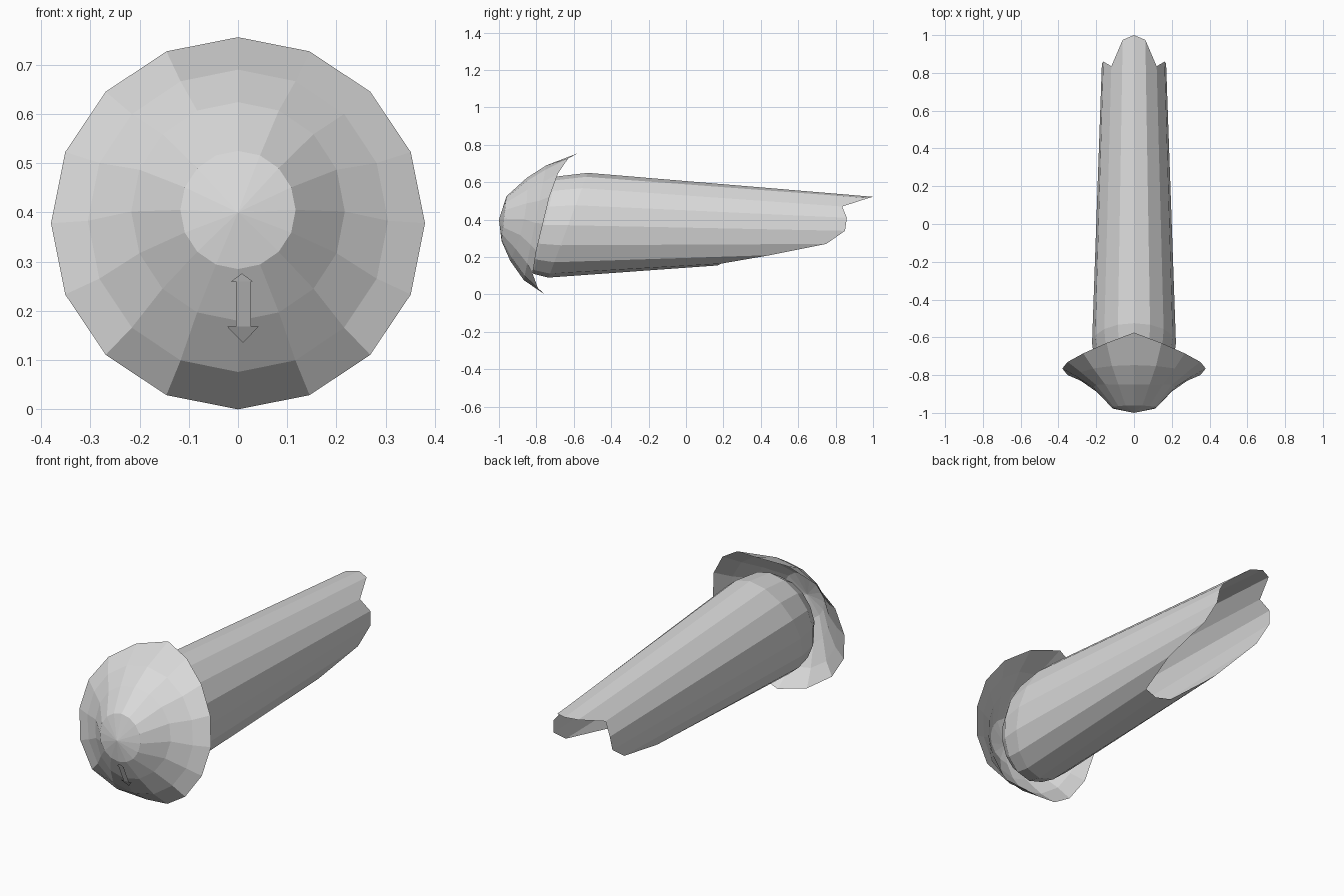
import bpy, bmesh
from math import sin, cos, pi

cube = bpy.data.objects.get("Cube")
if cube:
    bpy.data.objects.remove(cube)

SIDES = 16
HALF = SIDES // 2

grey = bpy.data.materials.new("light_grey")
grey.use_nodes = True
grey.diffuse_color = (0.7, 0.7, 0.7, 1)
grey.node_tree.nodes["Principled BSDF"].inputs["Base Color"].default_value = grey.diffuse_color


def finish(bm, name):
    bmesh.ops.recalc_face_normals(bm, faces=bm.faces[:])
    mesh = bpy.data.meshes.new(name)
    bm.to_mesh(mesh)
    bm.free()
    mesh.materials.append(grey)
    obj = bpy.data.objects.new(name, mesh)
    bpy.context.collection.objects.link(obj)
    return obj


def oval(rx, rz, cz, y, tilt, bend=0):
    """Right half of a tilted oval ring, running from its top to its bottom."""
    angles = [pi * k / HALF for k in range(HALF + 1)]
    return [(rx * sin(a), y + tilt * cos(a) + bend * cos(2 * a), cz + rz * cos(a))
            for a in angles]


def mirrored(half):
    return half + [(-x, y, z) for x, y, z in half[-2:0:-1]]


def loft(name, halves, tip=None):
    """Skin a row of rings, with an optional fan to a tip at the first ring."""
    bm = bmesh.new()
    rings = [[bm.verts.new(p) for p in mirrored(h)] for h in halves]
    for a, b in zip(rings, rings[1:]):
        for i in range(SIDES):
            j = (i + 1) % SIDES
            bm.faces.new((a[i], a[j], b[j], b[i]))
    if tip:
        t = bm.verts.new(tip)
        for i in range(SIDES):
            bm.faces.new((t, rings[0][(i + 1) % SIDES], rings[0][i]))
    return finish(bm, name)


# Domed cap with a flared, wavy rim
rim_y = [-0.575, -0.63, -0.685, -0.73, -0.765, -0.80, -0.82, -0.79, -0.755]
rim = [(x, y, z) for (x, _, z), y in zip(oval(0.38, 0.378, 0.378, 0, 0), rim_y)]
loft("cap", [
    oval(0.117, 0.12, 0.405, -0.973, 0.013),
    oval(0.217, 0.222, 0.402, -0.88, 0.045, -0.015),
    oval(0.305, 0.307, 0.383, -0.807, 0.06),
    rim,
], tip=(0, -1.0, 0.4))

# Tapered hollow shaft with a ragged open end
end_x = [0, 0.06, 0.12, 0.162, 0.17, 0.168, 0.15, 0.08, 0]
end_y = [1.0, 0.975, 0.835, 0.86, 0.85, 0.75, 0.45, 0.19, 0.17]
end_z = [0.522, 0.515, 0.47, 0.41, 0.34, 0.27, 0.21, 0.165, 0.155]
loft("shaft", [
    oval(0.16, 0.2, 0.37, -0.83, 0.04),
    oval(0.205, 0.26, 0.37, -0.755, 0.06),
    oval(0.222, 0.28, 0.37, -0.63, 0.105),
    list(zip(end_x, end_y, end_z)),
])

# Small slot mark on the lower front of the cap
bm = bmesh.new()
lower = -0.947
for outline in ([(-0.022, 0.168), (0.042, 0.168), (0.01, 0.135)],
                [(-0.004, 0.168), (0.026, 0.168), (0.026, 0.26), (-0.004, 0.26)],
                [(-0.014, 0.26), (0.03, 0.26), (0.008, 0.276)]):
    bm.faces.new([bm.verts.new((x, lower - (z - 0.18) * (0.42 if z > 0.18 else 0.72), z))
                  for x, z in outline])
finish(bm, "slot_mark")
